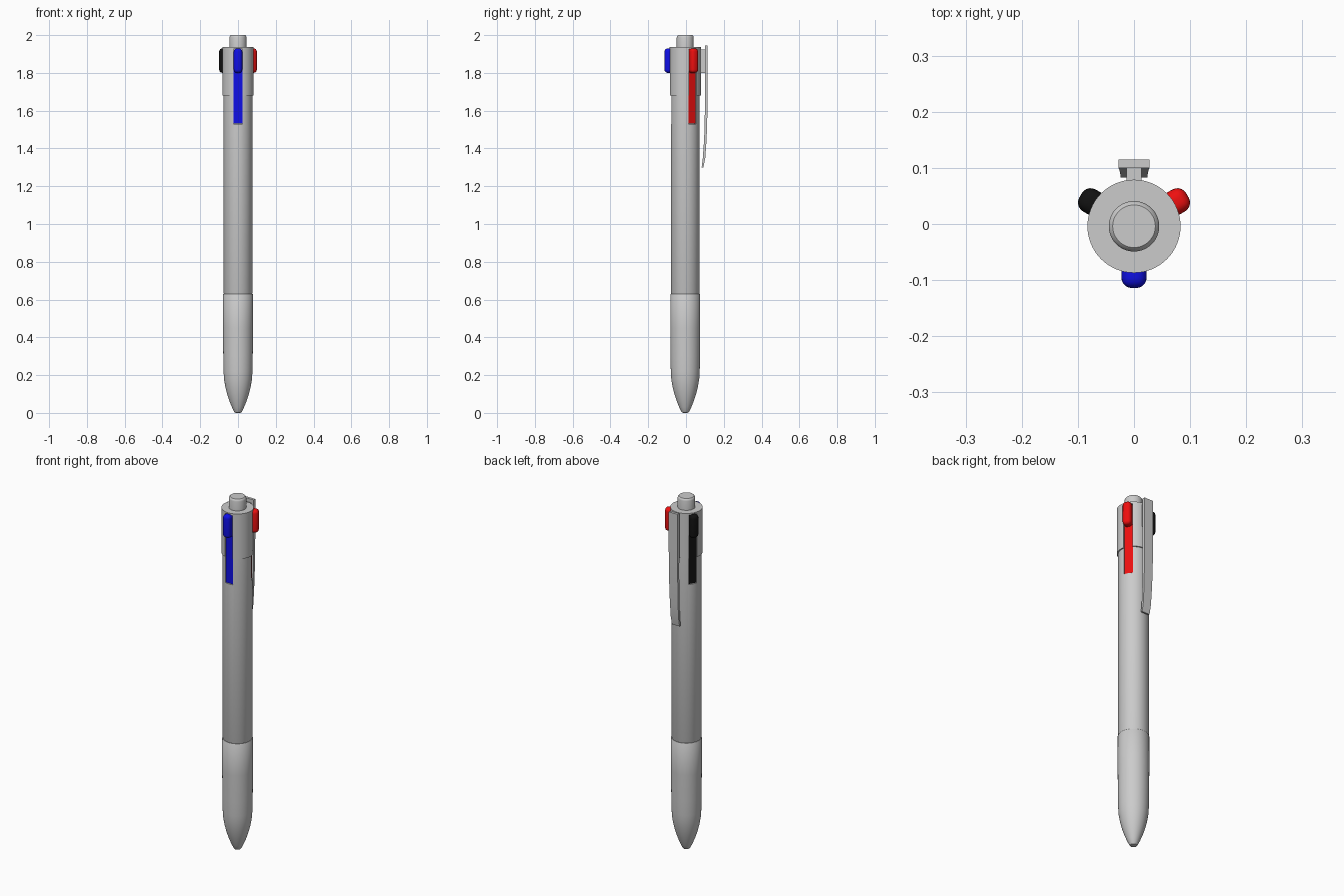
import bpy, bmesh, math
from mathutils import Matrix, Vector

if "Cube" in bpy.data.objects:
    bpy.data.objects.remove(bpy.data.objects["Cube"])

AXIS_Y = -0.004   # pen axis; the clip pushes the bounding box backwards


def make(name, bm, color=None):
    bmesh.ops.recalc_face_normals(bm, faces=bm.faces)
    me = bpy.data.meshes.new(name)
    bm.to_mesh(me)
    bm.free()
    ob = bpy.data.objects.new(name, me)
    bpy.context.collection.objects.link(ob)
    if color:
        mat = bpy.data.materials.new(name + "_color")
        mat.diffuse_color = color
        mat.use_nodes = True
        mat.node_tree.nodes["Principled BSDF"].inputs["Base Color"].default_value = mat.diffuse_color
        me.materials.append(mat)
    return ob


def select(ob):
    bpy.ops.object.select_all(action='DESELECT')
    ob.select_set(True)
    bpy.context.view_layer.objects.active = ob


def smooth(ob):
    select(ob)
    bpy.ops.object.shade_smooth_by_angle(angle=math.radians(35))


def lathe(name, profile, n=64):
    """Closed solid of revolution from (radius, z) points, bottom to top."""
    bm = bmesh.new()
    rings = [[bm.verts.new((r * math.cos(2 * math.pi * i / n),
                            AXIS_Y + r * math.sin(2 * math.pi * i / n), z))
              for i in range(n)] for r, z in profile]
    for a, b in zip(rings, rings[1:]):
        for i in range(n):
            j = (i + 1) % n
            bm.faces.new((a[i], a[j], b[j], b[i]))
    bm.faces.new(rings[0][::-1])
    bm.faces.new(rings[-1])
    return make(name, bm)


def radial_box(bm, angle, r0, r1, width, z0, z1, bevel=0.0):
    """Box reaching from radius r0 to r1 at the given angle around the axis."""
    m = (Matrix.Translation((0, AXIS_Y, 0)) @ Matrix.Rotation(angle, 4, 'Z')
         @ Matrix.Translation(((r0 + r1) / 2, 0, (z0 + z1) / 2))
         @ Matrix.Diagonal((r1 - r0, width, z1 - z0, 1)))
    verts = bmesh.ops.create_cube(bm, size=1, matrix=m)['verts']
    if bevel:
        edges = list({e for v in verts for e in v.link_edges})
        bmesh.ops.bevel(bm, geom=edges, offset=bevel, segments=5,
                        profile=0.5, affect='EDGES')


# Body: grip with rounded tip, barrel, upper sleeve, push knob
grip = lathe("grip", [(0.010, 0), (0.017, 0.002), (0.022, 0.009), (0.032, 0.03),
                      (0.045, 0.062), (0.057, 0.098), (0.067, 0.138),
                      (0.074, 0.18), (0.0765, 0.22), (0.078, 0.30),
                      (0.079, 0.45), (0.079, 0.627), (0.077, 0.63)])
barrel = lathe("barrel", [(0.073, 0.625), (0.0765, 0.634), (0.0765, 1.69)])
sleeve = lathe("upper_sleeve", [(0.083, 1.68), (0.083, 1.936)])
knob = lathe("push_knob", [(0.045, 1.92), (0.045, 1.988), (0.043, 1.995),
                           (0.038, 2.0)])

# Slots for the three sliders, cut through barrel and sleeve
sliders = [("blue", -90, (0.005, 0.005, 0.8, 1)),
           ("red", 30, (0.85, 0.005, 0.005, 1)),
           ("black", 150, (0.006, 0.006, 0.006, 1))]
bm = bmesh.new()
for _, deg, _ in sliders:
    radial_box(bm, math.radians(deg), 0.055, 0.12, 0.047, 1.53, 1.926)
cutter = make("slot_cutter", bm)
cutter.hide_render = True
for ob in (barrel, sleeve):
    mod = ob.modifiers.new("slots", 'BOOLEAN')
    mod.operation = 'DIFFERENCE'
    mod.solver = 'EXACT'
    mod.object = cutter
    select(ob)
    bpy.ops.object.modifier_apply(modifier=mod.name)
bpy.data.objects.remove(cutter)
for ob in (grip, barrel, sleeve, knob):
    smooth(ob)

# Coloured sliders: strip in the slot plus rounded thumb button
for name, deg, color in sliders:
    a = math.radians(deg)
    bm = bmesh.new()
    radial_box(bm, a, 0.05, 0.072, 0.045, 1.532, 1.86)
    radial_box(bm, a, 0.055, 0.110, 0.045, 1.80, 1.93, bevel=0.018)
    smooth(make(name + "_slider", bm, color))

# Clip: tapered bar curving in towards the barrel (outer y, inner y, z, half width)
bm = bmesh.new()
sections = [(0.115, 0.100, 1.945, 0.028), (0.115, 0.100, 1.75, 0.028),
            (0.114, 0.100, 1.62, 0.0275), (0.111, 0.098, 1.50, 0.0265),
            (0.107, 0.094, 1.42, 0.0255), (0.102, 0.089, 1.35, 0.0245),
            (0.092, 0.083, 1.30, 0.024)]
rows = [[bm.verts.new(p) for p in ((-w, yo, z), (w, yo, z), (w, yi, z), (-w, yi, z))]
        for yo, yi, z, w in sections]
for a, b in zip(rows, rows[1:]):
    for i in range(4):
        j = (i + 1) % 4
        bm.faces.new((a[i], a[j], b[j], b[i]))
bm.faces.new(rows[0])
bm.faces.new(rows[-1][::-1])
smooth(make("clip", bm))

# Bracket joining clip and sleeve
bm = bmesh.new()
radial_box(bm, math.radians(90), 0.07, 0.108, 0.027, 1.80, 1.925)
make("clip_bracket", bm)
